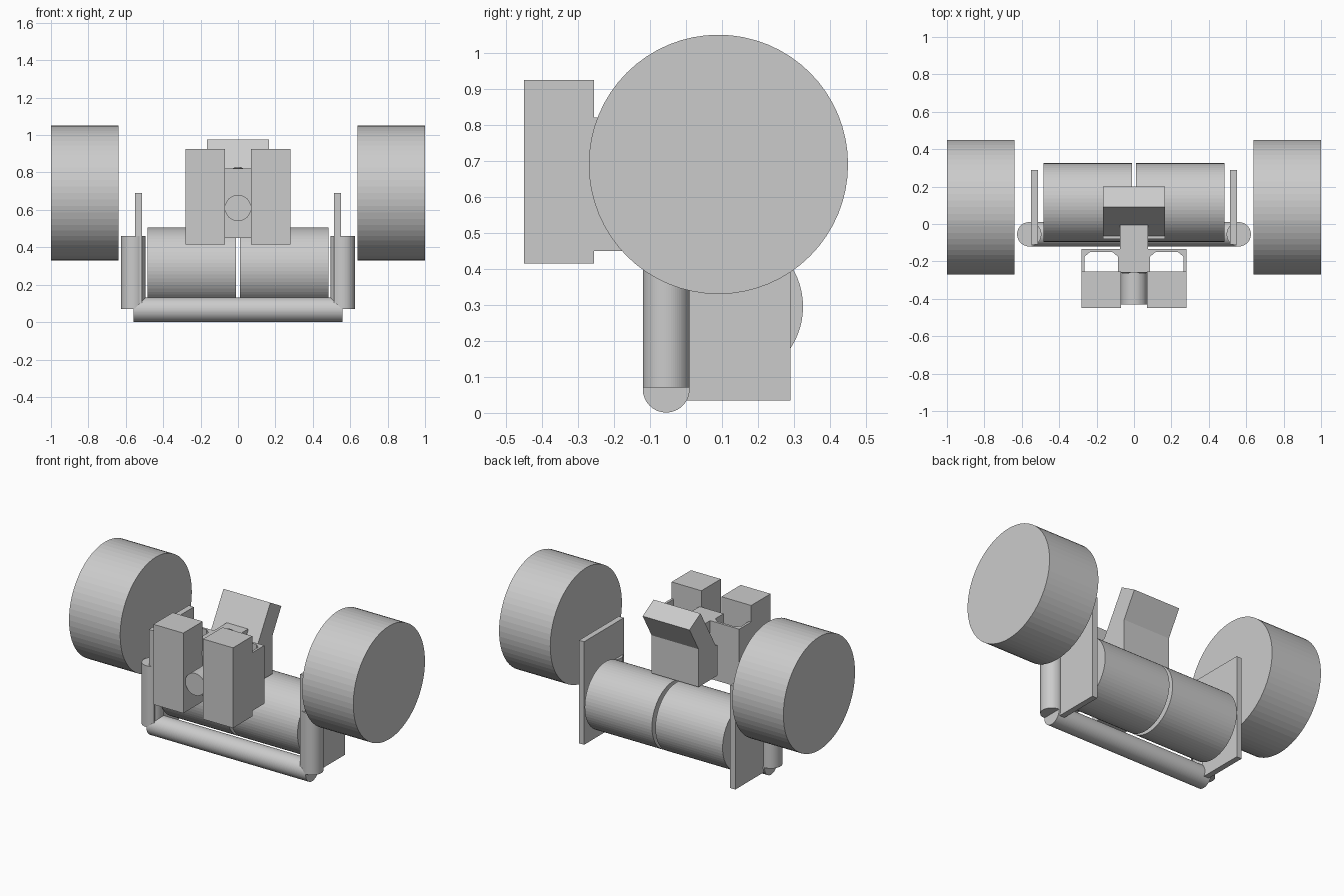
import bpy, bmesh
from math import pi
from mathutils import Vector

cube = bpy.data.objects.get("Cube")
if cube:
    bpy.data.objects.remove(cube)

grey = bpy.data.materials.new("plain_grey")
grey.use_nodes = True
grey.diffuse_color = (0.6, 0.6, 0.6, 1)
grey.node_tree.nodes["Principled BSDF"].inputs["Base Color"].default_value = (0.6, 0.6, 0.6, 1)


def finish(name, bm):
    bmesh.ops.recalc_face_normals(bm, faces=bm.faces)
    mesh = bpy.data.meshes.new(name)
    bm.to_mesh(mesh)
    bm.free()
    mesh.materials.append(grey)
    obj = bpy.data.objects.new(name, mesh)
    bpy.context.scene.collection.objects.link(obj)
    return obj


def box(name, low, high):
    bm = bmesh.new()
    bmesh.ops.create_cube(bm, size=1)
    low, high = Vector(low), Vector(high)
    for v in bm.verts:
        v.co = (low + high) / 2 + v.co * (high - low)
    return finish(name, bm)


def cylinder(name, start, end, radius, sides=64):
    bm = bmesh.new()
    start, end = Vector(start), Vector(end)
    axis = end - start
    bmesh.ops.create_cone(bm, cap_ends=True, segments=sides, radius1=radius,
                          radius2=radius, depth=axis.length)
    turn = axis.to_track_quat('Z', 'Y')
    for v in bm.verts:
        v.co = (start + end) / 2 + turn @ v.co
    return finish(name, bm)


def prism(name, points, extrusion):
    bm = bmesh.new()
    face = bm.faces.new([bm.verts.new(p) for p in points])
    made = bmesh.ops.extrude_face_region(bm, geom=[face])["geom"]
    bmesh.ops.translate(bm, vec=extrusion,
                        verts=[g for g in made if isinstance(g, bmesh.types.BMVert)])
    # extruding keeps the starting face, so the solid stays closed
    return finish(name, bm)


# Mirrored parts: wheels, side plates, uprights, drums and front boxes
for side, s in (("left", 1), ("right", -1)):
    cylinder(side + "_wheel", (s * 0.64, 0.09, 0.69), (s, 0.09, 0.69), 0.36)
    box(side + "_side_plate", (s * 0.532 - 0.018, -0.11, 0.035), (s * 0.532 + 0.018, 0.29, 0.69))
    cylinder(side + "_upright_tube", (s * 0.56, -0.055, 0.07), (s * 0.56, -0.055, 0.46), 0.065)
    cylinder(side + "_drum", (s * 0.012, 0.115, 0.295), (s * 0.485, 0.115, 0.295), 0.21)
    box(side + "_front_box", (s * 0.175 - 0.105, -0.45, 0.415), (s * 0.175 + 0.105, -0.255, 0.925))
    # Small round fittings on the front of the neck
    cylinder(side + "_fitting_rim", (s * 0.045, -0.262, 0.725), (s * 0.045, -0.255, 0.725), 0.027, 32)
    cylinder(side + "_fitting_core", (s * 0.045, -0.265, 0.725), (s * 0.045, -0.26, 0.725), 0.018, 32)

# Bottom cross tube
cylinder("cross_tube", (-0.56, -0.055, 0.066), (0.56, -0.055, 0.066), 0.065)

# Bracket holding the front boxes: hollow on both sides of a central block
half = [(0.085, -0.255), (0.085, -0.175), (0.115, -0.15), (0.235, -0.15),
        (0.265, -0.175), (0.265, -0.255), (0.28, -0.255), (0.28, -0.135)]
outline = half + [(-x, y) for x, y in reversed(half)]
prism("box_bracket", [(x, y, 0.45) for x, y in outline], (0, 0, 0.37))

# Neck joining bracket and backrest, with a round fitting on top
box("neck", (-0.075, -0.258, 0.69), (0.075, -0.005, 0.82))
cylinder("neck_fitting_rim", (0, -0.095, 0.815), (0, -0.095, 0.824), 0.027, 32)
cylinder("neck_fitting_core", (0, -0.095, 0.815), (0, -0.095, 0.828), 0.018, 32)

# Front barrel between the boxes
cylinder("front_barrel", (0, -0.43, 0.61), (0, -0.25, 0.61), 0.07)

# Bent backrest: upright base with a panel leaning back
bend = [(-0.08, 0.515), (0.11, 0.515), (0.11, 0.756), (0.2, 0.912),
        (0.09, 0.975), (-0.065, 0.71), (-0.08, 0.71)]
prism("backrest", [(-0.165, y, z) for y, z in bend], (0.33, 0, 0))
